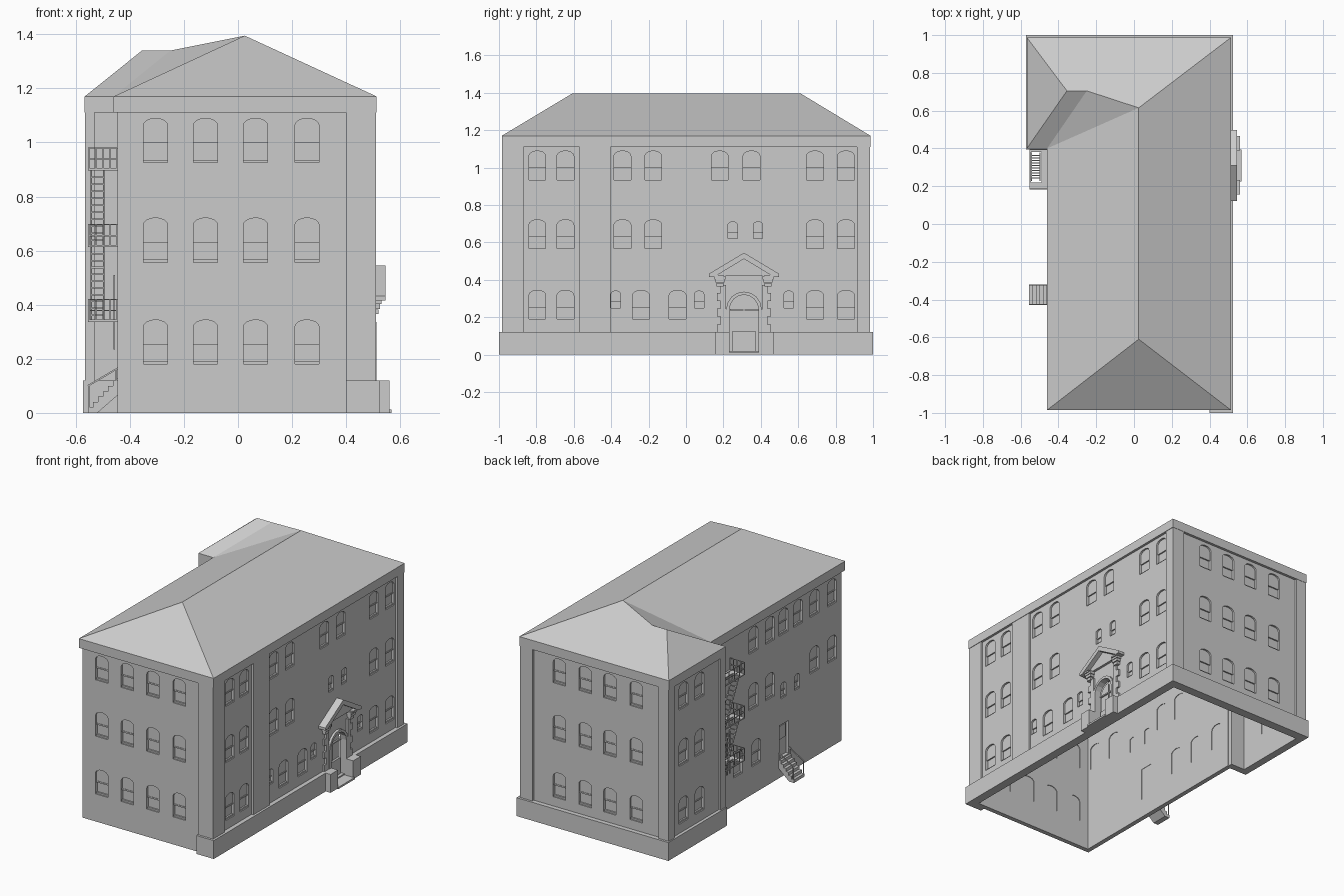
import bpy, bmesh, math
from mathutils import Vector

cube = bpy.data.objects.get("Cube")
if cube:
    bpy.data.objects.remove(cube, do_unlink=True)

stone = bpy.data.materials.new("pale_grey_stone")
stone.use_nodes = True
GREY = (0.6, 0.6, 0.6, 1)
stone.diffuse_color = GREY
stone.node_tree.nodes["Principled BSDF"].inputs["Base Color"].default_value = GREY

# Each side maps (along, height, depth inward) to world space
SIDES = {
    "front": lambda u, z, d: (u, -0.97 + d, z),
    "back": lambda u, z, d: (u, 0.97 - d, z),
    "east": lambda u, z, d: (0.497 - d, u, z),
    "west": lambda u, z, d: (-0.445 + d, u, z),
    "wing": lambda u, z, d: (-0.553 + d, u, z),
    "stair": lambda u, z, d: (u, d, z),
    "plan": lambda u, v, d: (u, v, d),
}


def finish(bm, name):
    bmesh.ops.recalc_face_normals(bm, faces=bm.faces)
    mesh = bpy.data.meshes.new(name)
    bm.to_mesh(mesh)
    bm.free()
    mesh.materials.append(stone)
    obj = bpy.data.objects.new(name, mesh)
    bpy.context.collection.objects.link(obj)
    return obj


def prisms(name, side, items):
    """Join extruded outlines, each (points, near depth, far depth)."""
    bm, place = bmesh.new(), SIDES[side]
    for pts, d0, d1 in items:
        a = [bm.verts.new(place(u, z, d0)) for u, z in pts]
        b = [bm.verts.new(place(u, z, d1)) for u, z in pts]
        bm.faces.new(a)
        bm.faces.new(b[::-1])
        for i in range(len(a)):
            j = (i + 1) % len(a)
            bm.faces.new((a[i], b[i], b[j], a[j]))
    return finish(bm, name)


def rect(u0, u1, z0, z1):
    return [(u0, z0), (u1, z0), (u1, z1), (u0, z1)]


def boxes(name, items):
    """Join boxes, each x0, x1, y0, y1, z0, z1."""
    return prisms(name, "plan", [(rect(*b[:4]), b[4], b[5]) for b in items])


def bars(name, segs, r=0.003):
    """Join thin square bars between point pairs."""
    bm = bmesh.new()
    for p, q in segs:
        p, q = Vector(p), Vector(q)
        turn = (q - p).to_track_quat("Z", "Y")
        ring = [turn @ Vector(c) for c in ((-r, -r, 0), (r, -r, 0), (r, r, 0), (-r, r, 0))]
        a = [bm.verts.new(p + c) for c in ring]
        b = [bm.verts.new(q + c) for c in ring]
        bm.faces.new(a[::-1])
        bm.faces.new(b)
        for i in range(4):
            j = (i + 1) % 4
            bm.faces.new((a[i], a[j], b[j], b[i]))
    return finish(bm, name)


def arch(c, w, z0, z1, rise, n=8):
    """Opening outline with a rounded head."""
    head = [(c + w / 2 * math.cos(math.pi * i / n),
             z1 - rise + rise * math.sin(math.pi * i / n)) for i in range(n + 1)]
    return [(c - w / 2, z0), (c + w / 2, z0)] + head


ROWS = (0.18, 0.557, 0.925)
W, H = 0.09, 0.164


def grid(columns, rows=ROWS):
    return [(c, z, W, H) for c in columns for z in rows]


def small(columns, z):
    return [(c, z, 0.05, 0.1) for c in columns]


def wall(side, u0, u1, windows, extra=()):
    """Thin wall with window openings, stepped sashes and rails."""
    body = prisms(side + "_wall", side, [(rect(u0, u1, 0, 1.13), 0, 0.03)])
    cuts, sashes = [], []
    for c, z, w, h in windows:
        mid, rise = z + h * 0.48, w * 0.3
        cuts.append((arch(c, w, z, z + h, rise), -0.02, 0.05))
        sashes += [(arch(c, w, mid, z + h, rise), 0.012, 0.026),
                   (rect(c - w / 2, c + w / 2, z, mid), 0.018, 0.026),
                   (rect(c - w / 2, c + w / 2, z, z + 0.01), 0.008, 0.018),
                   (rect(c - w / 2, c + w / 2, mid - 0.006, mid + 0.003), 0.009, 0.018)]
    cuts += [(pts, -0.02, 0.05) for pts in extra]
    if not cuts:
        return
    cutter = prisms(side + "_cutter", side, cuts)
    mod = body.modifiers.new("openings", "BOOLEAN")
    mod.operation, mod.solver, mod.object = "DIFFERENCE", "EXACT", cutter
    bpy.context.view_layer.update()
    cut = bpy.data.meshes.new_from_object(body.evaluated_get(bpy.context.evaluated_depsgraph_get()))
    body.modifiers.clear()
    body.data = cut
    bpy.data.objects.remove(cutter, do_unlink=True)
    prisms(side + "_window_sashes", side, sashes)


# Walls and windows
DOOR, SIDE_DOOR = 0.31, -0.375
entry = arch(DOOR, 0.155, 0.02, 0.32, 0.0775)
wall("front", -0.445, 0.5, grid((-0.305, -0.12, 0.065, 0.255)))
wall("back", -0.553, 0.5, grid((-0.32, -0.13, 0.05, 0.235)))
wall("east", -0.97, 0.97,
     grid((-0.795, -0.645, 0.69, 0.855)) + grid((-0.34, -0.175), ROWS[1:])
     + grid((0.18, 0.35), ROWS[2:]) + grid((-0.24, -0.045), ROWS[:1])
     + small((0.25, 0.385), 0.61) + small((-0.375, 0.07, 0.55), 0.24), [entry])
wall("west", -0.97, 0.41,
     grid((0.3,)) + grid((-0.87, -0.69, -0.23, -0.06), ROWS[1:])
     + grid((-0.52, -0.37), ROWS[2:]) + grid((-0.09, 0.1), ROWS[:1])
     + small((-0.51, -0.37), 0.51), [rect(SIDE_DOOR - 0.045, SIDE_DOOR + 0.045, 0.125, 0.34)])
wall("wing", 0.41, 0.97, grid((0.65, 0.815)))
boxes("wing_end_wall", [(-0.553, -0.42, 0.41, 0.44, 0, 1.13)])

# Pilasters
boxes("pilasters", [
    (0.4, 0.51, -0.985, -0.95, 0, 1.13), (0.48, 0.51, -0.985, -0.87, 0, 1.13),
    (0.48, 0.51, -0.57, -0.405, 0, 1.13), (0.48, 0.51, 0.915, 0.985, 0, 1.13),
    (0.42, 0.51, 0.95, 0.985, 0, 1.13), (-0.565, -0.49, 0.95, 0.985, 0, 1.13),
    (-0.565, -0.53, 0.925, 0.985, 0, 1.13), (-0.565, -0.53, 0.4, 0.45, 0, 1.13)])

# Plinth
boxes("plinth", [
    (0.4, 0.525, -1, -0.95, 0, 0.12), (0.48, 0.525, -1, 0.17, 0, 0.12),
    (0.48, 0.525, 0.45, 1, 0, 0.12), (-0.573, 0.525, 0.95, 1, 0, 0.12),
    (-0.573, -0.53, 0.395, 1, 0, 0.12), (-0.573, -0.445, 0.395, 0.43, 0, 0.12)])

# Frieze under the eaves
plan = [(-0.46, -0.985), (0.513, -0.985), (0.513, 0.987), (-0.567, 0.987),
        (-0.567, 0.4), (-0.46, 0.4)]
prisms("frieze", "plan", [(plan, 1.11, 1.17)])

# Hipped roof with the lower wing hip
bm = bmesh.new()
sw, se, ne, nw, ws, valley = [bm.verts.new((x, y, 1.17)) for x, y in plan]
r0, r1 = bm.verts.new((0.025, -0.61, 1.395)), bm.verts.new((0.025, 0.615, 1.395))
w0, w1 = bm.verts.new((-0.355, 0.705, 1.34)), bm.verts.new((-0.25, 0.705, 1.34))
for f in ((sw, se, r0), (se, ne, r1, r0), (ne, nw, w0), (ne, w0, w1), (ne, w1, r1),
          (nw, ws, w0), (ws, valley, w1, w0), (valley, r1, w1), (sw, r0, r1, valley)):
    bm.faces.new(f)
finish(bm, "roof")

# Main entrance: door, arch moulding, quoins and capitals
outer = arch(DOOR, 0.19, 0.02, 0.337, 0.095)
inner = arch(DOOR, 0.155, 0.02, 0.32, 0.0775)
prisms("entrance_arch", "east", [(outer[1:] + [outer[0]] + [inner[0]] + inner[:0:-1], -0.015, 0.03)])
prisms("entrance_door", "east", [
    (inner, 0.035, 0.045), (rect(0.245, 0.375, 0.02, 0.125), 0.02, 0.036),
    (rect(0.307, 0.313, 0.125, 0.3), 0.029, 0.036), (rect(0.235, 0.39, 0.235, 0.243), 0.025, 0.036)])
quoins = []
for s in (-1, 1):
    for i in range(6):
        z = 0.12 + i * 0.042
        reach = 0.145 if i % 2 == 0 else 0.125
        quoins.append((rect(*sorted((DOOR + s * 0.096, DOOR + s * reach)), z, z + 0.042), -0.012, 0.01))
    for half, z, out in ((0.018, 0.365, 0.022), (0.024, 0.385, 0.028), (0.03, 0.402, 0.033)):
        c = DOOR + s * 0.128
        quoins.append((rect(c - half, c + half, z, z + 0.018), -out, 0.01))
prisms("entrance_quoins", "east", quoins)

# Pediment
rake = [(0.122, 0.415), (0.15, 0.415), (DOOR, 0.512), (0.47, 0.415), (0.498, 0.415),
        (0.498, 0.432), (DOOR, 0.545), (0.122, 0.432)]
prisms("entrance_pediment", "east", [
    (rake, -0.048, 0.01),
    ([(0.15, 0.42), (0.47, 0.42), (DOOR, 0.515)], -0.016, 0.01),
    (rect(0.14, 0.2, 0.415, 0.425), -0.04, 0.01), (rect(0.42, 0.48, 0.415, 0.425), -0.04, 0.01)])

# Stoop
boxes("entrance_stoop", [
    (0.49, 0.56, 0.155, 0.232, 0, 0.12), (0.49, 0.56, 0.388, 0.467, 0, 0.12),
    (0.47, 0.568, 0.225, 0.395, 0, 0.012)])

# Side door with its stair
prisms("side_door", "west", [
    (rect(-0.42, -0.33, 0.125, 0.34), 0.018, 0.028),
    (rect(-0.41, -0.34, 0.24, 0.325), 0.012, 0.02), (rect(-0.42, -0.33, 0.12, 0.128), -0.004, 0.02)])
STEPS = 6
steps = []
for i in range(STEPS):
    x, z = -0.555 + i * 0.0185, (i + 1) * 0.02
    steps += [(x, z - 0.02), (x, z)]
profile = steps + [(-0.44, 0.12), (-0.44, 0.07), (-0.52, 0)]
prisms("side_stair", "stair", [(profile, -0.43, -0.32)])
rails = []
for y in (-0.427, -0.323):
    rails += [((-0.555, y, 0.1), (-0.445, y, 0.165)), ((-0.55, y, 0), (-0.55, y, 0.103)),
              ((-0.45, y, 0.1), (-0.45, y, 0.162))]
bars("side_stair_rails", rails)

# Fire escape landings, railings and ladders
X0, X1, Y0, Y1 = -0.552, -0.447, 0.185, 0.395
levels = (0.337, 0.613, 0.897)
boxes("fire_escape_landings", [
    b for z in levels for b in ((X0, X1, Y0, 0.22, z, z + 0.008), (X0, X1, 0.38, Y1, z, z + 0.008),
                                (-0.49, X1, 0.22, 0.38, z, z + 0.008), (X0, -0.545, 0.22, 0.38, z, z + 0.008))])
segs = []
for z in levels:
    for h in (0.042, 0.083):
        segs += [((X0, Y0, z + h), (X0, Y1, z + h)), ((X0, Y0, z + h), (X1, Y0, z + h)),
                 ((X0, Y1, z + h), (X1, Y1, z + h))]
    for i in range(5):
        x, y = X0 + (X1 - X0) * i / 4, Y0 + (Y1 - Y0) * i / 4
        segs += [((x, Y0, z), (x, Y0, z + 0.083)), ((x, Y1, z), (x, Y1, z + 0.083)),
                 ((X0, y, z), (X0, y, z + 0.083))]
bars("fire_escape_railings", segs, 0.002)
ladder = []
for low, high in zip(levels, levels[1:]):
    a, b = Vector((0, 0.375, low)), Vector((0, 0.23, high))
    for x in (-0.542, -0.497):
        ladder.append((a + Vector((x, 0, 0)), b + Vector((x, 0, 0))))
    for i in range(1, 11):
        p = a.lerp(b, i / 11)
        ladder.append((p + Vector((-0.542, 0, 0)), p + Vector((-0.497, 0, 0))))
bars("fire_escape_ladders", ladder)
bars("wall_ladder_rails", [((-0.458, y, 0.235), (-0.458, y, 0.51)) for y in (0.2, 0.23)])
